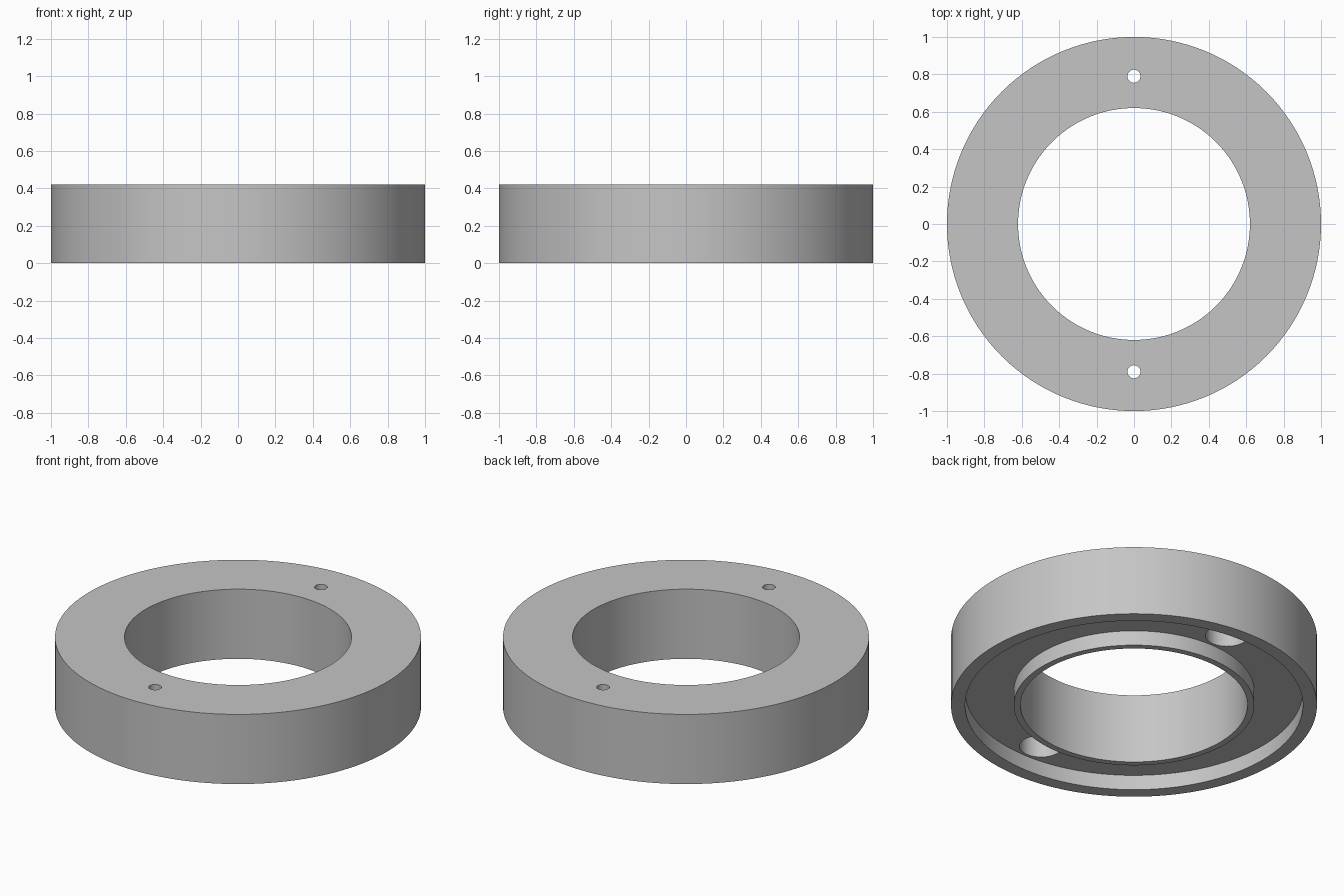
import bpy, bmesh, math

cube = bpy.data.objects.get("Cube")
if cube:
    bpy.data.objects.remove(cube, do_unlink=True)

HEIGHT, GROOVE = 0.42, 0.09
HOLE_Y = 0.79

grey = bpy.data.materials.new("light grey")
grey.use_nodes = True
colour = (0.56, 0.56, 0.56, 1)
grey.diffuse_color = colour
grey.node_tree.nodes["Principled BSDF"].inputs["Base Color"].default_value = colour


def lathe(name, profile, segments):
    """Revolve a closed (radius, height) profile around z."""
    bm = bmesh.new()
    rings = []
    for i in range(segments):
        a = 2 * math.pi * i / segments
        rings.append([bm.verts.new((r * math.cos(a), r * math.sin(a), z)) for r, z in profile])
    n = len(profile)
    for i in range(segments):
        cur, nxt = rings[i], rings[(i + 1) % segments]
        for j in range(n):
            k = (j + 1) % n
            bm.faces.new((cur[j], nxt[j], nxt[k], cur[k]))
    bmesh.ops.recalc_face_normals(bm, faces=bm.faces)
    mesh = bpy.data.meshes.new(name)
    bm.to_mesh(mesh)
    bm.free()
    mesh.materials.append(grey)
    obj = bpy.data.objects.new(name, mesh)
    bpy.context.collection.objects.link(obj)
    return obj


def drill(target, name, radius, y, z0, z1):
    """Cut a vertical round hole from z0 to z1."""
    bpy.ops.mesh.primitive_cylinder_add(vertices=48, radius=radius, depth=z1 - z0,
                                        location=(0, y, (z0 + z1) / 2))
    cutter = bpy.context.object
    cutter.name = name
    cutter.data.materials.append(grey)
    cutter.hide_render = True
    mod = target.modifiers.new(name, 'BOOLEAN')
    mod.operation = 'DIFFERENCE'
    mod.solver = 'EXACT'
    mod.object = cutter
    bpy.context.view_layer.objects.active = target
    bpy.ops.object.modifier_apply(modifier=name)
    bpy.data.objects.remove(cutter, do_unlink=True)


# Ring body with an annular recess in its underside
ring = lathe("ring_body", [
    (0.62, 0), (0.657, 0), (0.657, GROOVE), (0.923, GROOVE),
    (0.923, 0), (1, 0), (1, HEIGHT), (0.62, HEIGHT)], 128)

# Two screw holes, each widened from below
for y in (-HOLE_Y, HOLE_Y):
    drill(ring, "counterbore", 0.117, y, GROOVE - 0.05, 0.3)
    drill(ring, "screw_hole", 0.035, y, 0.2, HEIGHT + 0.1)

# Smooth walls, sharp rims
bpy.ops.object.select_all(action='DESELECT')
ring.select_set(True)
bpy.context.view_layer.objects.active = ring
bpy.ops.object.shade_smooth_by_angle(angle=math.radians(30))
